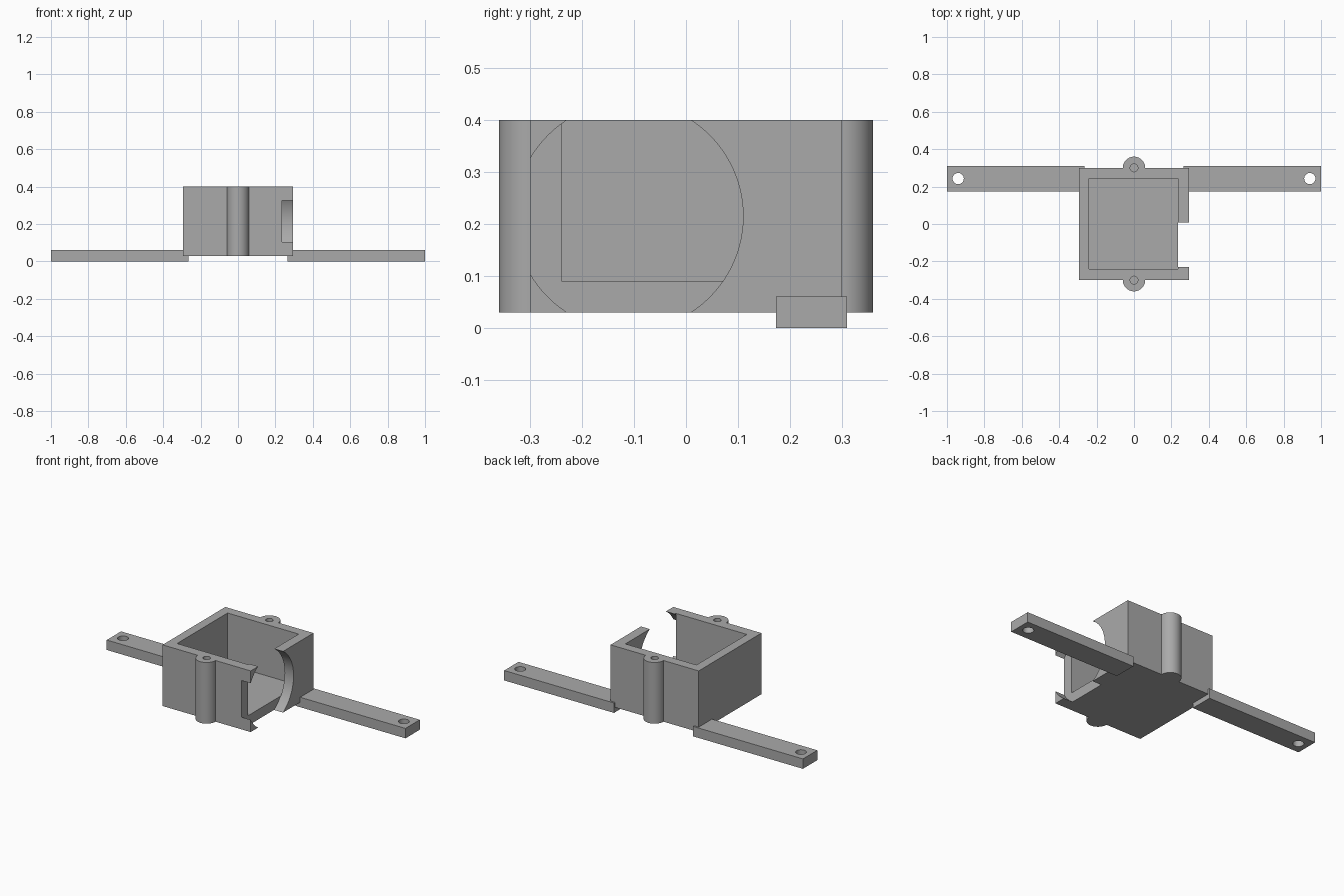
import bpy
from math import pi, radians

cube = bpy.data.objects.get("Cube")
if cube:
    bpy.data.objects.remove(cube, do_unlink=True)

grey = bpy.data.materials.new("plain grey")
grey.use_nodes = True
colour = (0.4, 0.4, 0.4, 1)
grey.diffuse_color = colour
grey.node_tree.nodes["Principled BSDF"].inputs["Base Color"].default_value = colour


def box(name, low, high):
    size = [b - a for a, b in zip(low, high)]
    centre = [(a + b) / 2 for a, b in zip(low, high)]
    bpy.ops.mesh.primitive_cube_add(size=1, location=centre)
    return finish(name, size)


def cylinder(name, radius, depth, centre, rotation=(0, 0, 0), sides=64):
    bpy.ops.mesh.primitive_cylinder_add(vertices=sides, radius=radius, depth=depth,
                                        location=centre, rotation=rotation)
    return finish(name, (1, 1, 1))


def finish(name, size):
    obj = bpy.context.object
    obj.name = name
    obj.scale = size
    bpy.ops.object.transform_apply(location=False, rotation=True, scale=True)
    obj.data.materials.append(grey)
    return obj


def combine(obj, other, operation):
    """Apply a boolean and remove the helper."""
    other.hide_render = True
    mod = obj.modifiers.new(operation.lower(), 'BOOLEAN')
    mod.operation, mod.solver, mod.object = operation, 'EXACT', other
    bpy.ops.object.select_all(action='DESELECT')
    obj.select_set(True)
    bpy.context.view_layer.objects.active = obj
    bpy.ops.object.modifier_apply(modifier=mod.name)
    bpy.data.objects.remove(other, do_unlink=True)


def smooth(obj):
    bpy.ops.object.select_all(action='DESELECT')
    obj.select_set(True)
    bpy.context.view_layer.objects.active = obj
    bpy.ops.object.shade_smooth_by_angle(angle=radians(30))


BOTTOM, TOP = 0.03, 0.40
MID = (BOTTOM + TOP) / 2

# Open-topped housing with a screw boss on its front and back walls
housing = box("housing", (-0.295, -0.3, BOTTOM), (0.295, 0.3, TOP))
for side in (-1, 1):
    combine(housing, cylinder("screw_boss", 0.06, TOP - BOTTOM, (0, 0.3 * side, MID)), 'UNION')
combine(housing, box("cavity", (-0.24, -0.24, 0.09), (0.236, 0.243, 0.6)), 'DIFFERENCE')

# Blind screw holes in the bosses
for side in (-1, 1):
    combine(housing, cylinder("screw_hole", 0.021, 0.3, (0, 0.3 * side, TOP), sides=32), 'DIFFERENCE')

# Large round opening in the left wall
combine(housing, cylinder("round_opening", 0.22, 0.2, (0.335, -0.11, MID), (0, pi / 2, 0), 96), 'DIFFERENCE')
smooth(housing)

# Mounting arms with a through hole near each tip
for side, name in ((-1, "right_arm"), (1, "left_arm")):
    ends = sorted((0.265 * side, side))
    arm = box(name, (ends[0], 0.173, 0), (ends[1], 0.31, 0.06))
    combine(arm, cylinder("arm_hole", 0.03, 0.3, (0.94 * side, 0.243, 0.03), sides=32), 'DIFFERENCE')
    smooth(arm)
